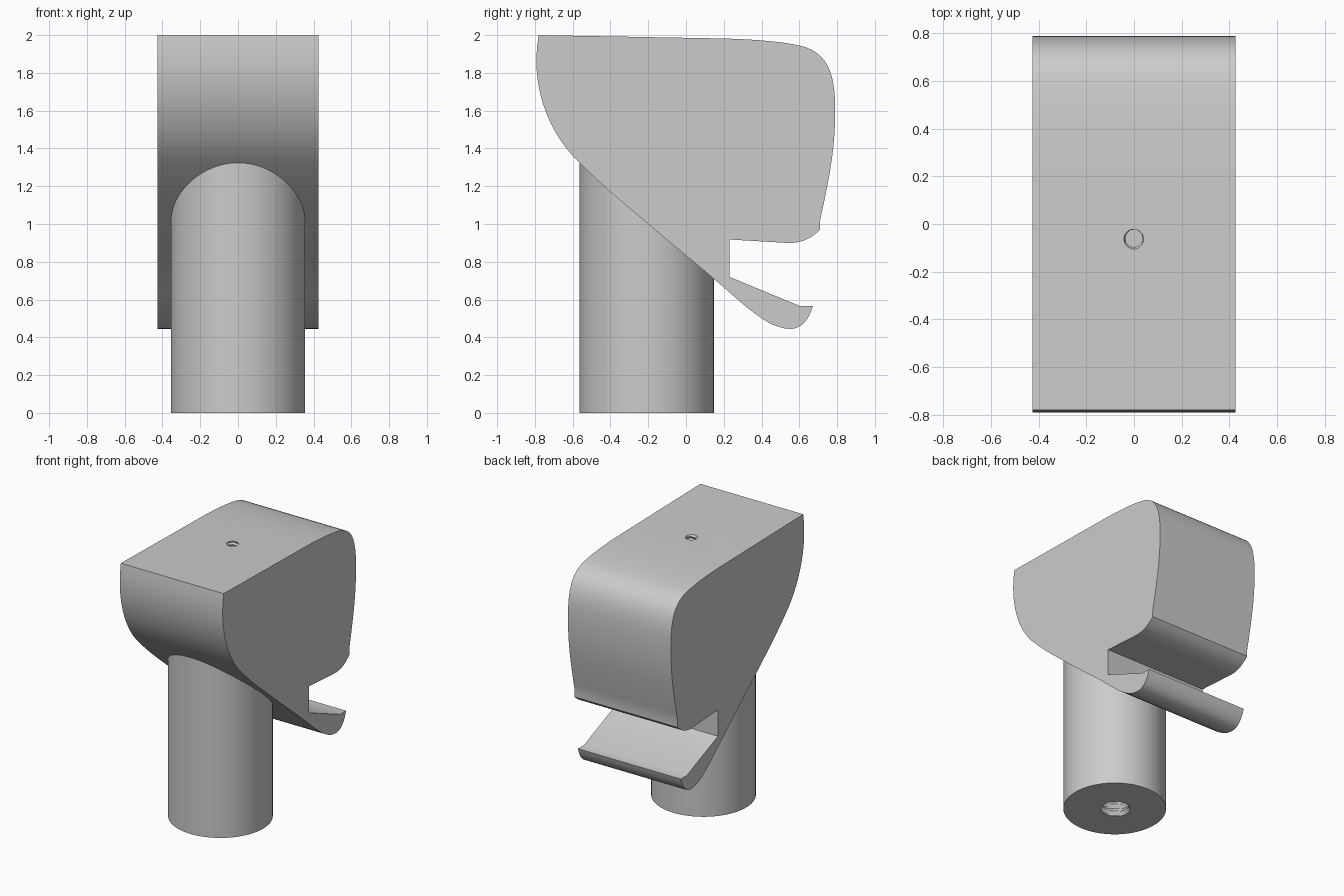
import bpy, bmesh, math
from mathutils import Vector
from mathutils.geometry import interpolate_bezier

cube = bpy.data.objects.get("Cube")
if cube:
    bpy.data.objects.remove(cube, do_unlink=True)

# One plain grey for the whole model
grey = bpy.data.materials.new("plain grey")
grey.use_nodes = True
colour = (0.6, 0.6, 0.6, 1)
grey.diffuse_color = colour
grey.node_tree.nodes["Principled BSDF"].inputs["Base Color"].default_value = colour

HALF_WIDTH = 0.427
POST_Y, POST_RADIUS = -0.208, 0.356


def make_object(name, bm):
    bmesh.ops.recalc_face_normals(bm, faces=bm.faces)
    mesh = bpy.data.meshes.new(name)
    bm.to_mesh(mesh)
    bm.free()
    mesh.materials.append(grey)
    obj = bpy.data.objects.new(name, mesh)
    bpy.context.collection.objects.link(obj)
    return obj


def smooth_outline(start, steps):
    """Outline from corner points and (handle, handle, end) curves."""
    points = [Vector((*start, 0))]
    for step in steps:
        if len(step) == 2:
            points.append(Vector((*step, 0)))
        else:
            h1, h2, end = (Vector((*p, 0)) for p in step)
            points += interpolate_bezier(points[-1], h1, h2, end, 14)[1:]
    return points


def thread_cutter(name, y, z_low, z_high, radius, pitch, depth):
    """Rod with a helical ridge, for cutting a threaded hole."""
    segments = 32
    rows = round((z_high - z_low) / pitch * 8)
    bm = bmesh.new()
    rings = []
    for i in range(rows + 1):
        z = z_low + (z_high - z_low) * i / rows
        ring = []
        for j in range(segments):
            phase = (z / pitch - j / segments) % 1
            r = radius - depth * abs(2 * phase - 1)
            a = math.tau * j / segments
            ring.append(bm.verts.new((r * math.cos(a), y + r * math.sin(a), z)))
        rings.append(ring)
    for low, high in zip(rings, rings[1:]):
        for j in range(segments):
            k = (j + 1) % segments
            bm.faces.new((low[j], low[k], high[k], high[j]))
    bm.faces.new(rings[0])
    bm.faces.new(rings[-1])
    cutter = make_object(name, bm)
    cutter.hide_render = True
    return cutter


def cut_and_smooth(obj, cutter):
    bpy.ops.object.select_all(action='DESELECT')
    bpy.context.view_layer.objects.active = obj
    obj.select_set(True)
    mod = obj.modifiers.new("threaded hole", 'BOOLEAN')
    mod.operation, mod.solver, mod.object = 'DIFFERENCE', 'EXACT', cutter
    bpy.ops.object.modifier_apply(modifier=mod.name)
    bpy.data.objects.remove(cutter, do_unlink=True)
    bpy.ops.object.shade_smooth_by_angle(angle=math.radians(25))


# Head: side profile (y, z) with a rear slot and a curved lip, extruded across x
outline = smooth_outline((-0.78, 2.0), [
    (0.2, 1.982),
    ((0.35, 1.978), (0.5, 1.967), (0.6, 1.945)),
    ((0.76, 1.91), (0.79, 1.78), (0.79, 1.6)),
    ((0.79, 1.4), (0.76, 1.25), (0.71, 1.02)),
    (0.71, 0.97),
    ((0.66, 0.92), (0.6, 0.895), (0.53, 0.9)),
    (0.23, 0.918), (0.23, 0.72), (0.6, 0.567), (0.672, 0.567),
    ((0.65, 0.49), (0.61, 0.445), (0.55, 0.445)),
    ((0.43, 0.445), (0.3, 0.58), (0.147, 0.71)),
    ((0.03, 0.81), (-0.09, 0.905), (-0.2, 1.0)),
    ((-0.33, 1.11), (-0.44, 1.2), (-0.56, 1.32)),
    ((-0.72, 1.47), (-0.83, 1.72), (-0.78, 2.0)),
])[:-1]
bm = bmesh.new()
side = bm.faces.new([bm.verts.new((-HALF_WIDTH, p.x, p.y)) for p in outline])
extruded = bmesh.ops.extrude_face_region(bm, geom=[side], use_keep_orig=True)
moved = [v for v in extruded["geom"] if isinstance(v, bmesh.types.BMVert)]
bmesh.ops.translate(bm, verts=moved, vec=(2 * HALF_WIDTH, 0, 0))
head = make_object("head", bm)
cut_and_smooth(head, thread_cutter("top_hole_cutter", -0.06, 1.7, 2.04, 0.046, 0.03, 0.01))

# Post: round column running up into the head
bm = bmesh.new()
bmesh.ops.create_cone(bm, cap_ends=True, segments=96, radius1=POST_RADIUS,
                      radius2=POST_RADIUS, depth=1.4)
bmesh.ops.translate(bm, verts=bm.verts, vec=(0, POST_Y, 0.7))
post = make_object("post", bm)
cut_and_smooth(post, thread_cutter("base_hole_cutter", POST_Y, -0.04, 0.4, 0.112, 0.055, 0.02))
